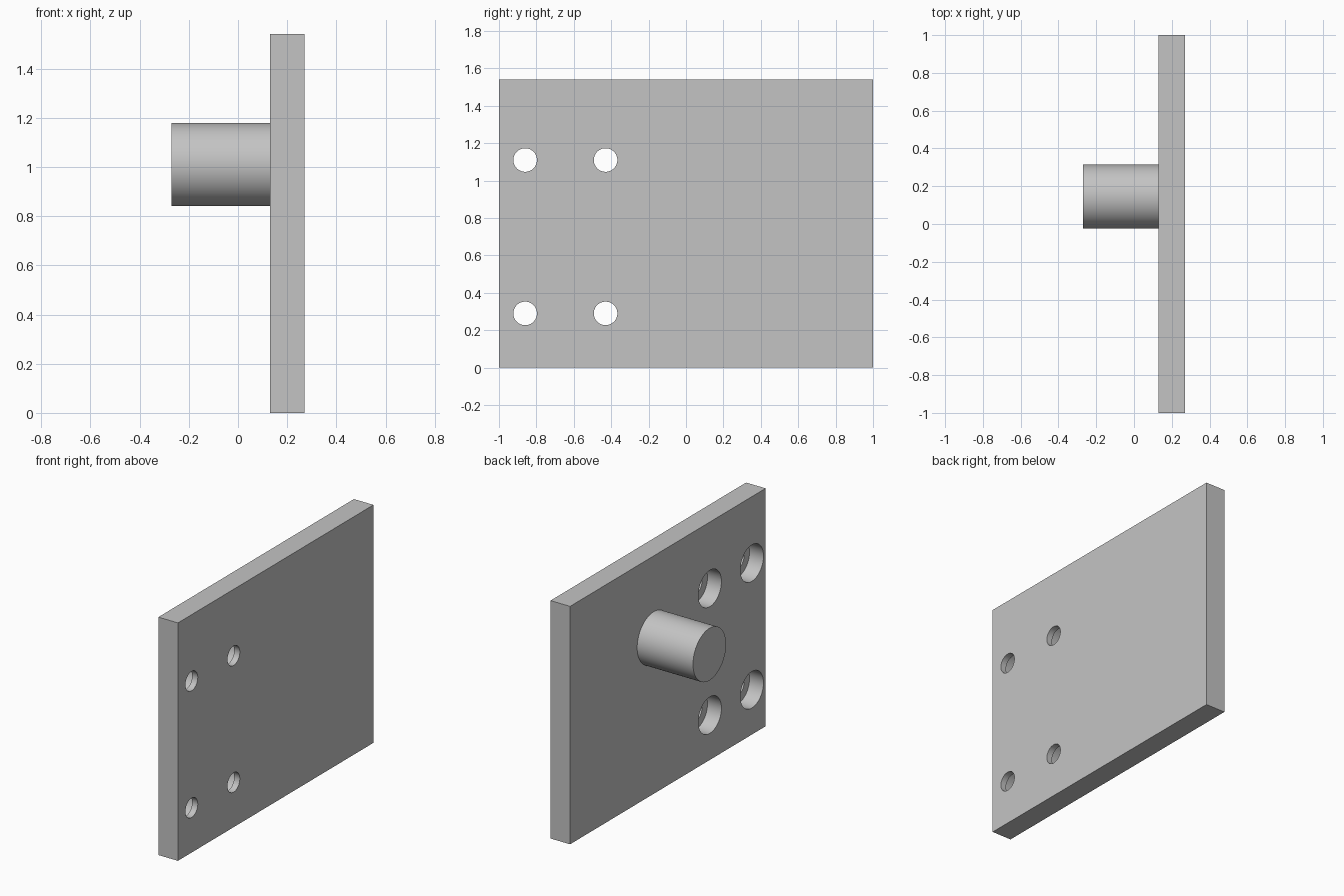
import bpy
import bmesh
from math import pi, radians
from mathutils import Matrix

default_cube = bpy.data.objects.get("Cube")
if default_cube:
    bpy.data.objects.remove(default_cube, do_unlink=True)

# Main dimensions
PLATE_X0, PLATE_X1 = 0.13, 0.27
PLATE_H = 1.54
LEDGE_X = 0.23
HOLES = [(y, z) for y in (-0.86, -0.43) for z in (0.29, 1.11)]

grey = bpy.data.materials.new("light_grey")
grey.use_nodes = True
colour = (0.55, 0.55, 0.55, 1.0)
grey.diffuse_color = colour
grey.node_tree.nodes["Principled BSDF"].inputs["Base Color"].default_value = colour


def make_object(name, bm):
    mesh = bpy.data.meshes.new(name)
    bm.to_mesh(mesh)
    bm.free()
    mesh.materials.append(grey)
    obj = bpy.data.objects.new(name, mesh)
    bpy.context.collection.objects.link(obj)
    return obj


def rods(name, centres, radius, x0, x1, segments=64):
    """Solid cylinders along x at the given (y, z) centres."""
    bm = bmesh.new()
    for y, z in centres:
        place = Matrix.Translation(((x0 + x1) / 2, y, z)) @ Matrix.Rotation(pi / 2, 4, "Y")
        bmesh.ops.create_cone(bm, cap_ends=True, segments=segments, radius1=radius,
                              radius2=radius, depth=x1 - x0, matrix=place)
    return make_object(name, bm)


def activate(obj):
    bpy.ops.object.select_all(action="DESELECT")
    obj.select_set(True)
    bpy.context.view_layer.objects.active = obj


# Upright plate
bm = bmesh.new()
size = Matrix.Diagonal((PLATE_X1 - PLATE_X0, 2.0, PLATE_H, 1.0))
centre = Matrix.Translation(((PLATE_X0 + PLATE_X1) / 2, 0, PLATE_H / 2))
bmesh.ops.create_cube(bm, size=1.0, matrix=centre @ size)
plate = make_object("plate", bm)

# Counterbored screw holes
cutters = [rods("counterbore_cutter", HOLES, 0.118, PLATE_X0 - 0.1, LEDGE_X),
           rods("through_hole_cutter", HOLES, 0.063, PLATE_X0 - 0.1, PLATE_X1 + 0.1)]
for cutter in cutters:
    cutter.hide_render = True
    activate(plate)
    cut = plate.modifiers.new(cutter.name, "BOOLEAN")
    cut.operation = "DIFFERENCE"
    cut.solver = "EXACT"
    cut.object = cutter
    bpy.ops.object.modifier_apply(modifier=cut.name)
    bpy.data.objects.remove(cutter, do_unlink=True)

# Round peg on the counterbored side
peg = rods("peg", [(0.145, 1.01)], 0.169, -0.27, PLATE_X0)

for part in (plate, peg):
    activate(part)
    bpy.ops.object.shade_smooth_by_angle(angle=radians(30))
